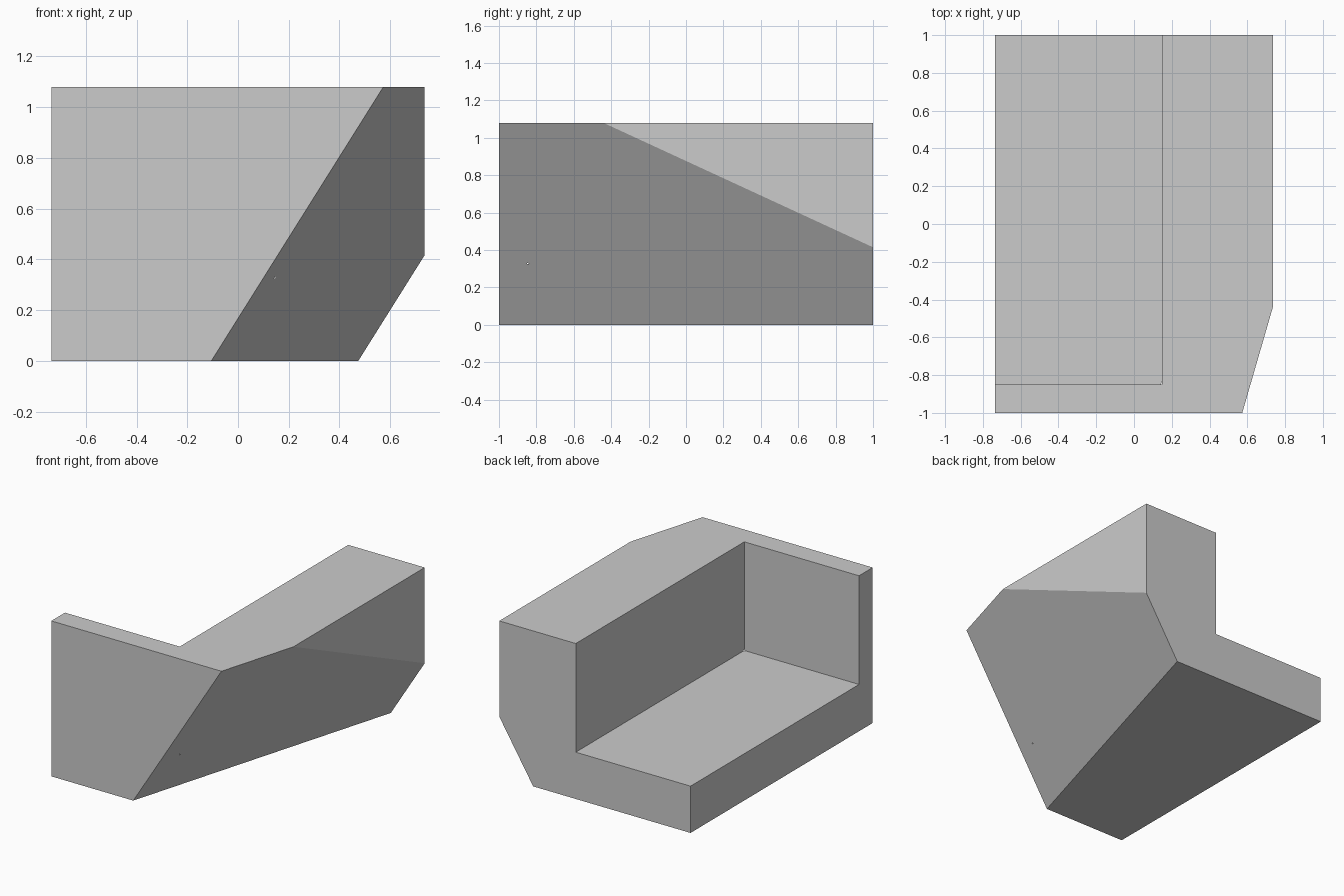
import bpy
import bmesh
from mathutils import Vector

cube = bpy.data.objects.get("Cube")
if cube:
    bpy.data.objects.remove(cube, do_unlink=True)

HALF_X, HALF_Y, TOP = 0.735, 1.0, 1.08
OVER = 0.2  # how far the cutter sticks out past the block

grey = bpy.data.materials.new("plain_grey")
grey.use_nodes = True
colour = (0.6, 0.6, 0.6, 1)
grey.diffuse_color = colour
grey.node_tree.nodes["Principled BSDF"].inputs["Base Color"].default_value = colour


def box(name, low, high):
    """Axis-aligned box between two corners."""
    low, high = Vector(low), Vector(high)
    bm = bmesh.new()
    bmesh.ops.create_cube(bm, size=1)
    bmesh.ops.scale(bm, vec=high - low, verts=bm.verts)
    bmesh.ops.translate(bm, vec=(low + high) / 2, verts=bm.verts)
    mesh = bpy.data.meshes.new(name)
    bm.to_mesh(mesh)
    bm.free()
    mesh.materials.append(grey)
    obj = bpy.data.objects.new(name, mesh)
    bpy.context.collection.objects.link(obj)
    return obj


# Solid block
block = box("corner_block", (-HALF_X, -HALF_Y, 0), (HALF_X, HALF_Y, TOP))

# Slanted cut across the lower front left corner
a = Vector((-0.105, -HALF_Y, 0))
b = Vector((0.573, -HALF_Y, TOP))
c = Vector((HALF_X, HALF_Y, 0.415))
normal = (c - a).cross(b - a)
if normal.x < 0:
    normal.negate()
bm = bmesh.new()
bm.from_mesh(block.data)
bmesh.ops.bisect_plane(bm, geom=bm.verts[:] + bm.edges[:] + bm.faces[:],
                       plane_co=a, plane_no=normal, clear_outer=True)
bmesh.ops.holes_fill(bm, edges=[e for e in bm.edges if e.is_boundary])
bmesh.ops.recalc_face_normals(bm, faces=bm.faces)
bm.to_mesh(block.data)
bm.free()

# Rectangular recess, open at the top, back and right
cutter = box("recess_cutter", (-HALF_X - OVER, -0.85, 0.325),
             (0.147, HALF_Y + OVER, TOP + OVER))
cutter.hide_render = True
cutter.display_type = 'WIRE'
cut = block.modifiers.new("recess", 'BOOLEAN')
cut.operation = 'DIFFERENCE'
cut.solver = 'EXACT'
cut.object = cutter

# Apply the cut and drop the helper
bpy.context.view_layer.objects.active = block
block.select_set(True)
bpy.ops.object.modifier_apply(modifier=cut.name)
bpy.data.objects.remove(cutter, do_unlink=True)
